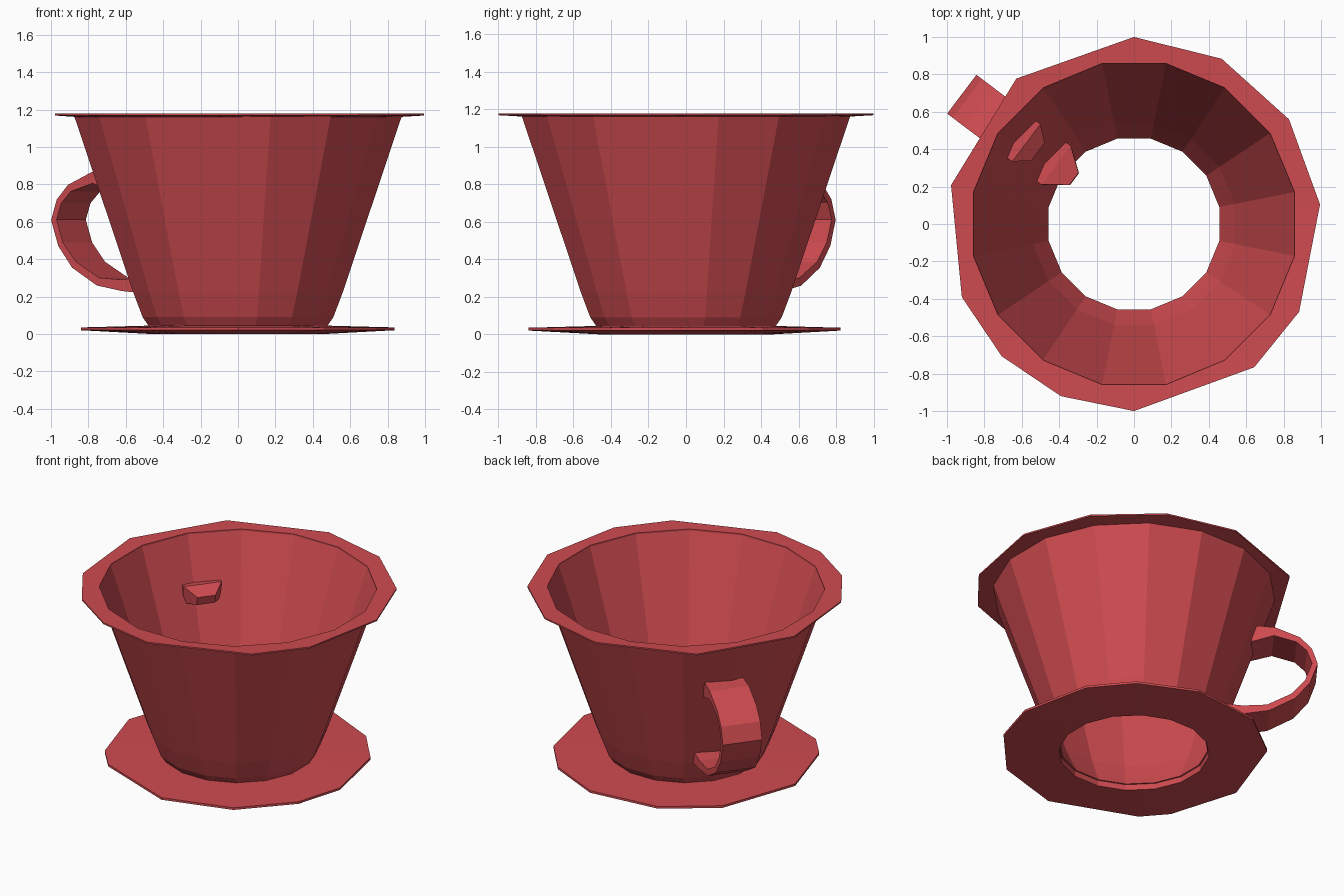
import bpy, bmesh
from math import sin, cos, radians, pi
from mathutils import Vector

if "Cube" in bpy.data.objects:
    bpy.data.objects.remove(bpy.data.objects["Cube"])

red = bpy.data.materials.new("red_glaze")
red.diffuse_color = (0.62, 0.07, 0.08, 1)
red.use_nodes = True
red.node_tree.nodes["Principled BSDF"].inputs["Base Color"].default_value = red.diffuse_color


def loft(name, rings, closed):
    """Skin a list of equal-length vertex rings; join last to first, or cap the ends."""
    bm = bmesh.new()
    vs = [[bm.verts.new(p) for p in ring] for ring in rings]
    n, m = len(rings), len(rings[0])
    for i in range(n if closed else n - 1):
        a, b = vs[i], vs[(i + 1) % n]
        for j in range(m):
            k = (j + 1) % m
            bm.faces.new((a[j], a[k], b[k], b[j]))
    if not closed:
        bm.faces.new(vs[0])
        bm.faces.new(vs[-1])
    bmesh.ops.recalc_face_normals(bm, faces=bm.faces)
    mesh = bpy.data.meshes.new(name)
    bm.to_mesh(mesh)
    bm.free()
    mesh.materials.append(red)
    ob = bpy.data.objects.new(name, mesh)
    bpy.context.collection.objects.link(ob)
    return ob


def poly_radius(corners, a):
    """Distance to the edge of a unit polygon (corner angles in degrees) along angle a."""
    c = sorted(x % 360 for x in corners)
    for lo, hi in zip(c, c[1:] + [c[0] + 360]):
        for t in (a % 360, a % 360 + 360):
            if lo <= t <= hi:
                return cos(radians((hi - lo) / 2)) / cos(radians(t - (lo + hi) / 2))
    return 1.0


def revolve(name, profile, angles):
    """Revolve a closed profile of (radius, z, corner angles), keeping each polygon outline."""
    rings = []
    for r, z, corners in profile:
        rings.append([(r * poly_radius(corners, a) * cos(radians(a)),
                       r * poly_radius(corners, a) * sin(radians(a)), z) for a in angles])
    return loft(name, rings, True)


SIDES = [11.25 + 22.5 * i for i in range(16)]
RIM = [90, 62, 34, 6, 332, 310, 270, 247, 225, 203, 168, 129]
BASE = [29, 51, 79, 113, 141, 180, 214, 228, 270, 303, 332, 355]

# Conical open cup wall with a tucked-in foot
wall = [(0.893, 1.165), (0.57, 0.22), (0.52, 0.09), (0.485, 0.04),
        (0.465, 0.04), (0.49, 0.09), (0.55, 0.22), (0.875, 1.165)]
revolve("cup_wall", [(r, z, SIDES) for r, z in wall], SIDES)

# Flat top rim with uneven outline
revolve("top_rim", [(0.875, 1.16, SIDES), (1.0, 1.168, RIM),
                    (1.0, 1.178, RIM), (0.875, 1.175, SIDES)], sorted(set(SIDES + RIM)))

# Base plate with centre hole
revolve("base_plate", [(0.475, 0.0, SIDES), (0.84, 0.02, BASE),
                       (0.84, 0.035, BASE), (0.475, 0.045, SIDES)], sorted(set(SIDES + BASE)))

# Strap handle: (radius, z, half width, half thickness) along the loop
path = [(0.65, 0.80, 0.06, 0.03), (0.73, 0.82, 0.125, 0.06), (0.88, 0.835, 0.13, 0.03),
        (1.03, 0.78, 0.13, 0.02), (1.10, 0.71, 0.13, 0.018), (1.135, 0.61, 0.13, 0.018),
        (1.09, 0.48, 0.13, 0.018), (1.00, 0.37, 0.13, 0.02), (0.84, 0.28, 0.13, 0.022),
        (0.68, 0.26, 0.13, 0.03), (0.52, 0.26, 0.13, 0.045), (0.40, 0.27, 0.04, 0.02)]
out = Vector((cos(radians(143)), sin(radians(143)), 0))
side = Vector((-out.y, out.x, 0))
up = Vector((0, 0, 1))
pts = [out * r + up * z for r, z, w, t in path]
rings = []
for i, (r, z, w, t) in enumerate(path):
    tangent = (pts[min(i + 1, len(pts) - 1)] - pts[max(i - 1, 0)]).normalized()
    normal = side.cross(tangent)
    rings.append([pts[i] + side * w * a + normal * t * b
                  for a, b in ((-1, -1), (1, -1), (1, 1), (-1, 1))])
loft("handle", rings, False)
